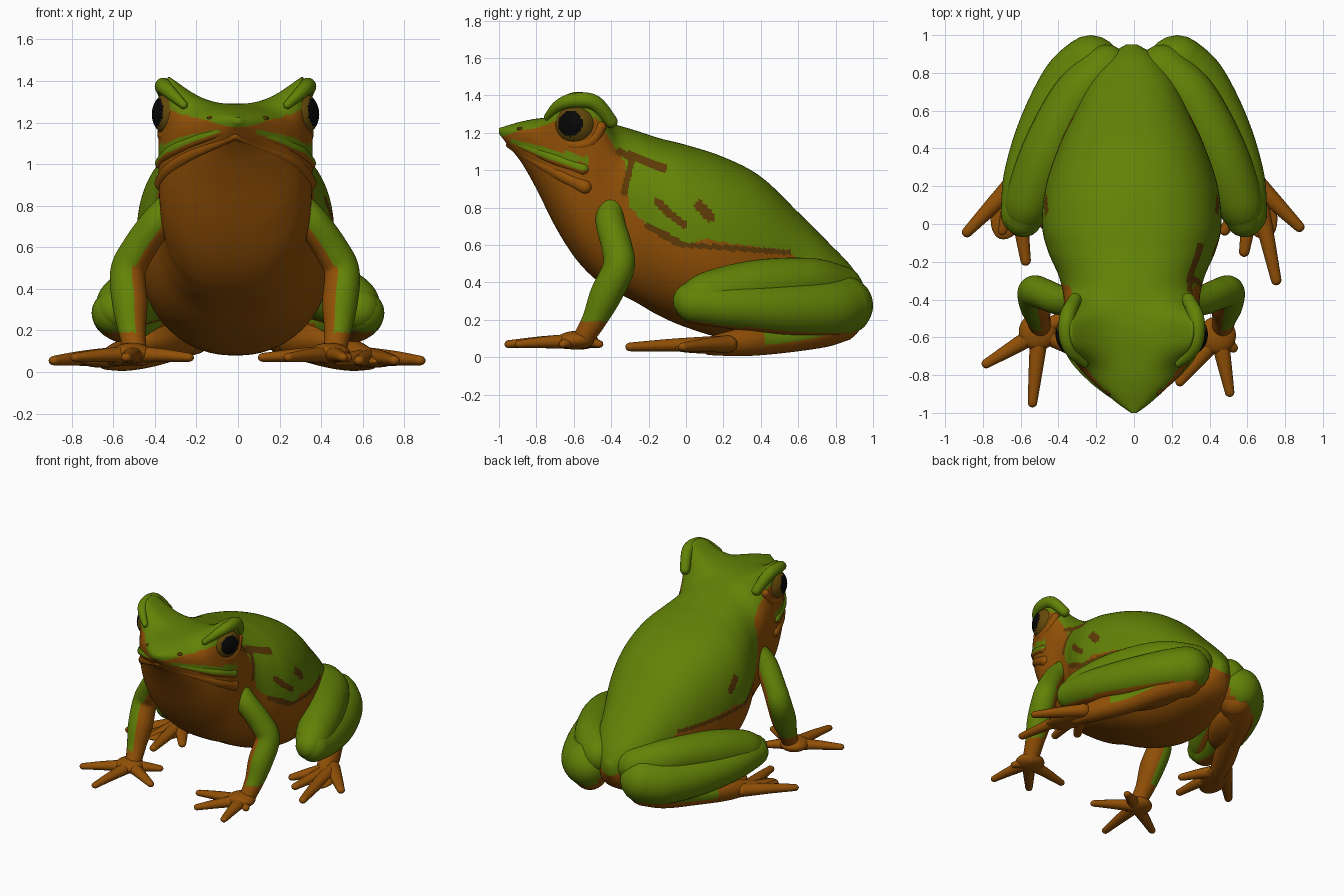
import bpy, bmesh, math
from mathutils import Vector

if "Cube" in bpy.data.objects:
    bpy.data.objects.remove(bpy.data.objects["Cube"])


def material(name, rgb):
    m = bpy.data.materials.new(name)
    m.diffuse_color = (*rgb, 1)
    m.use_nodes = True
    m.node_tree.nodes["Principled BSDF"].inputs["Base Color"].default_value = m.diffuse_color
    return m


MATS = [material("skin green", (0.122, 0.225, 0.002)),
        material("belly brown", (0.285, 0.08, 0.002)),
        material("spot dark brown", (0.11, 0.042, 0.002)),
        material("iris olive", (0.125, 0.065, 0.003)),
        material("pupil black", (0.002, 0.002, 0.002))]
GREEN, BROWN, DARK, IRIS, BLACK = range(5)


def spline(rows, t):
    """Catmull-Rom through rows of numbers, t in 0..1"""
    n = len(rows) - 1
    i = min(int(t * n), n - 1)
    u = t * n - i
    a, b, c, d = (rows[max(0, min(n, k))] for k in (i - 1, i, i + 1, i + 2))
    return [0.5 * (2 * q + (r - p) * u + (2 * p - 5 * q + 4 * r - s) * u * u
                   + (3 * q - p - 3 * r + s) * u ** 3) for p, q, r, s in zip(a, b, c, d)]


def finish(name, bm, rule):
    bmesh.ops.recalc_face_normals(bm, faces=bm.faces)
    bm.normal_update()
    for f in bm.faces:
        f.smooth = True
        f.material_index = rule(f.calc_center_median(), f.normal) if callable(rule) else rule
    me = bpy.data.meshes.new(name)
    bm.to_mesh(me)
    bm.free()
    for m in MATS:
        me.materials.append(m)
    ob = bpy.data.objects.new(name, me)
    bpy.context.collection.objects.link(ob)
    return ob


def loft(name, rings, rule):
    bm = bmesh.new()
    vs = [[bm.verts.new(p) for p in r] for r in rings]
    k = len(vs[0])
    for a, b in zip(vs, vs[1:]):
        for j in range(k):
            bm.faces.new((a[j], a[(j + 1) % k], b[(j + 1) % k], b[j]))
    bm.faces.new(vs[0])
    bm.faces.new(vs[-1])
    return finish(name, bm, rule)


def tube(name, pts, rule, s=1, dx=0, flat=1.0, sides=20, steps=24):
    """Round-ended limb through (x, y, z, radius) points; s = -1 mirrors it"""
    pts = [(s * (p[0] + dx), *p[1:]) for p in pts]
    samp = [spline(pts, i / steps) for i in range(steps + 1)]
    pos = [Vector(q[:3]) for q in samp]
    side, rings = None, []
    arc = [(math.sin(a), math.cos(a)) for a in (0.35, 0.7, 1.05, 1.35, 1.53)]
    for i, p in enumerate(pos):
        t = (pos[min(i + 1, steps)] - pos[max(i - 1, 0)]).normalized()
        side = t.cross(Vector((0, 0, 1))) if side is None else side - t * side.dot(t)
        side.normalize()
        up = side.cross(t)
        caps = [(0, 1)]
        if i == 0:
            caps = [(-o, c) for o, c in reversed(arc)] + caps
        if i == steps:
            caps += arc
        r = samp[i][3]
        for off, sc in caps:
            rings.append([p + t * off * r + (side * math.cos(a) + up * math.sin(a) * flat) * r * sc
                          for a in (2 * math.pi * j / sides for j in range(sides))])
    return loft(name, rings, rule)


def ball(name, centre, radii, rule, turn=0.0, seg=32):
    bm = bmesh.new()
    bmesh.ops.create_uvsphere(bm, u_segments=seg, v_segments=seg // 2, radius=1)
    c, s = math.cos(turn), math.sin(turn)
    for v in bm.verts:
        x, y, z = (v.co[i] * radii[i] for i in range(3))
        v.co = Vector((c * x - s * y, s * x + c * y, z)) + Vector(centre)
    return finish(name, bm, rule)


# body and head: slices across y (y, top, bottom, half width, height of widest point)
SLICES = [(-1.0, 1.225, 1.195, .015, .5), (-.95, 1.24, 1.13, .085, .6), (-.88, 1.26, 1.04, .165, .62),
          (-.8, 1.275, .90, .25, .64), (-.7, 1.285, .70, .325, .66), (-.6, 1.29, .54, .365, .66),
          (-.5, 1.28, .43, .37, .64), (-.4, 1.25, .36, .36, .58), (-.28, 1.215, .30, .385, .52),
          (-.14, 1.17, .22, .445, .5), (0, 1.135, .16, .475, .5), (.2, 1.07, .10, .455, .5),
          (.4, .965, .08, .39, .5), (.6, .775, .09, .30, .5), (.76, .615, .12, .23, .5),
          (.88, .49, .18, .14, .5), (.95, .38, .29, .03, .5)]
# upper limit of the brown underside (y, z)
LIMIT = [(-1, 1.175), (-.95, 1.19), (-.9, 1.21), (-.75, 1.24), (-.62, 1.3), (-.47, 1.27), (-.38, 1.12),
         (-.33, 1.05), (-.3, .8), (-.2, .7), (-.02, .6), (.1, .63), (.5, .57), (.8, .45), (.96, .28)]
# dark marks (y0, z0, y1, z1, radius); the left side has only the last few
MARKS = [(-.15, .83, -.08, .76, .022), (-.08, .76, -.01, .71, .02),
         (-.36, 1.1, -.12, 1.01, .02), (-.33, .88, -.29, 1.06, .018),
         (.07, .81, .13, .75, .028), (-.2, .7, -.02, .6, .02), (.0, .6, .55, .56, .014)]


def seg_dist(y, z, m):
    dy, dz = m[2] - m[0], m[3] - m[1]
    t = max(0, min(1, ((y - m[0]) * dy + (z - m[1]) * dz) / (dy * dy + dz * dz)))
    return math.hypot(y - m[0] - dy * t, z - m[1] - dz * t)


def limit(y):
    for (a, za), (b, zb) in zip(LIMIT, LIMIT[1:]):
        if y <= b:
            return za + (zb - za) * (y - a) / (b - a)
    return .28


def body_colour(c, n):
    y, z = c.y, c.z
    if abs(c.x) > .2 and any(seg_dist(y, z, m) < m[4] for m in (MARKS if c.x > 0 else MARKS[4:])):
        return DARK
    if y < -.52:
        lip = 1.15 - (y + .95) * .32
        if lip < z < lip + .02 + (y + .95) * .08 and y > -.94:
            return GREEN
    return BROWN if z < limit(y) and n.z < .62 else GREEN


rings = []
for i in range(261):
    y, top, bot, w, f = spline(SLICES, i / 260)
    w, mid, ring = max(w, .005), bot + (top - bot) * f, []
    head = math.exp(-((y + .58) / .19) ** 4)      # squarer roof across the eyes
    rise = math.exp(-((y + .575) / .16) ** 4)     # brow bump
    chest = math.exp(-((y + .5) / .25) ** 4)      # broader chest
    for j in range(192):
        a = 2 * math.pi * (j + .5) / 192
        a -= .12 * math.sin(4 * a)
        ca, sa = math.cos(a), math.sin(a)
        e = .85 - (.38 * head if sa > 0 else .13 * chest)
        x = w * math.copysign(abs(ca) ** e, ca)
        z = mid + (top - mid if sa > 0 else mid - bot) * math.copysign(abs(sa) ** e, sa)
        if sa > 0:
            z += .205 * rise * min(1, sa * 1.5) * min(1.1, abs(x) / .34) ** 2.5
        ring.append((x - .012 * min(1, (y + 1) * 3), y, z))
    rings.append(ring)
loft("body", rings, body_colour)

for s, side in ((1, "right"), (-1, "left")):
    # eyes, brows, lips and nostrils
    centre = Vector((s * .285 - .012, -.585, 1.24))
    look = Vector((s * .9, -.33, .08)).normalized()
    ball(side + "_eye", centre, (.118, .118, .118),
         lambda c, n: BLACK if (c - centre).normalized().dot(look) > .81 else IRIS, seg=64)
    off = -.012 * s
    tube(side + "_brow", [(.25, -.74, 1.285, .02), (.315, -.68, 1.345, .032), (.345, -.60, 1.372, .04),
                          (.34, -.49, 1.36, .042), (.30, -.40, 1.26, .035)], GREEN, s, off)
    tube(side + "_lower_eyelid", [(.285, -.69, 1.2, .025), (.335, -.61, 1.135, .03),
                                  (.345, -.51, 1.15, .03), (.335, -.455, 1.23, .03)], BROWN, s, off)
    tube(side + "_upper_lip", [(.0, -.965, 1.18, .018), (.10, -.90, 1.145, .024), (.21, -.81, 1.105, .028),
                               (.31, -.69, 1.055, .032), (.355, -.55, 1.005, .032)],
         lambda c, n: GREEN if n.z > -.2 else BROWN, s, off, sides=32)
    tube(side + "_lower_lip", [(.0, -.945, 1.135, .018), (.20, -.80, 1.05, .03),
                               (.31, -.67, .975, .035), (.35, -.54, .91, .04)],
         BROWN, s, off)
    ball(side + "_nostril", (s * .13, -.885, 1.222), (.02, .02, .01), DARK, seg=12)

    # front leg: green outside, brown inside and at the wrist
    dx = 0 if s > 0 else .03
    tube(side + "_front_leg", [(.29, -.40, .80, .07), (.36, -.405, .72, .078), (.45, -.37, .59, .082),
                               (.50, -.36, .48, .085), (.49, -.43, .33, .085), (.48, -.49, .2, .066),
                               (.465, -.55, .1, .055)],
         lambda c, n: BROWN if c.z < .19 or n.x * s < -.22 else GREEN, s, dx, sides=40, steps=70)

    # hind leg folded in three: thigh, shank, foot; brown beneath
    def leg_colour(c, n):
        inner = c.y > .4 and n.x * s < -.2 and n.z < -.1 and c.y < .9
        return BROWN if n.z < -.85 or inner or (c.y < .42 and c.z < .13) else GREEN
    tube(side + "_thigh", [(.15, .82, .36, .13), (.31, .66, .395, .135), (.45, .38, .375, .145),
                           (.55, .13, .33, .13), (.585, .03, .30, .10)], leg_colour, s, sides=40, steps=50)
    tube(side + "_shank", [(.6, .05, .285, .105), (.57, .25, .27, .12), (.475, .5, .255, .14),
                           (.34, .74, .255, .155), (.23, .84, .275, .16)], leg_colour, s, sides=40, steps=50)
    tube(side + "_foot", [(.23, .82, .2, .12), (.33, .72, .15, .10), (.44, .5, .1, .08),
                          (.55, .3, .08, .075), (.63, .13, .06, .05)],
         lambda c, n: GREEN if c.y > .42 and n.z > -.3 and n.x * s > -.2 else BROWN, s, sides=32, steps=50)
    ball(side + "_leg_underside", (s * .35, .58, .15), (.12, .28, .1), BROWN, s * .46)
    ball(side + "_foot_web", (s * .645, .1, .05), (.1, .19, .03), BROWN, s * .35)


# fingers and toes: root and tips of each hand and foot
def digits(name, root, tips, z, r):
    for i, (x, y) in enumerate(tips):
        mx, my = (root[0] + x) / 2, (root[1] + y) / 2
        tube(f"{name}_{i + 1}", [(*root, z, r), (mx, my, z - .005, r * .75),
                                 (x + (mx - x) * .12, y + (my - y) * .12, z - .015, r * .5)],
             BROWN, flat=.85, sides=12, steps=12)


digits("right_finger", (.45, -.59), [(.51, -.91), (.23, -.85), (.53, -.66), (.10, -.64)], .085, .05)
digits("left_finger", (-.50, -.57), [(-.80, -.75), (-.54, -.97), (-.22, -.72), (-.32, -.46)], .085, .05)
ball("right_palm", (.44, -.59, .09), (.1, .1, .05), BROWN)
ball("left_palm", (-.51, -.57, .09), (.1, .1, .05), BROWN)
digits("right_toe", (.64, .22), [(.89, -.03), (.76, -.33), (.58, -.17), (.47, -.05)], .07, .055)
digits("left_toe", (-.63, .22), [(-.90, -.06), (-.57, -.22), (-.70, -.05), (-.44, -.04)], .07, .055)
